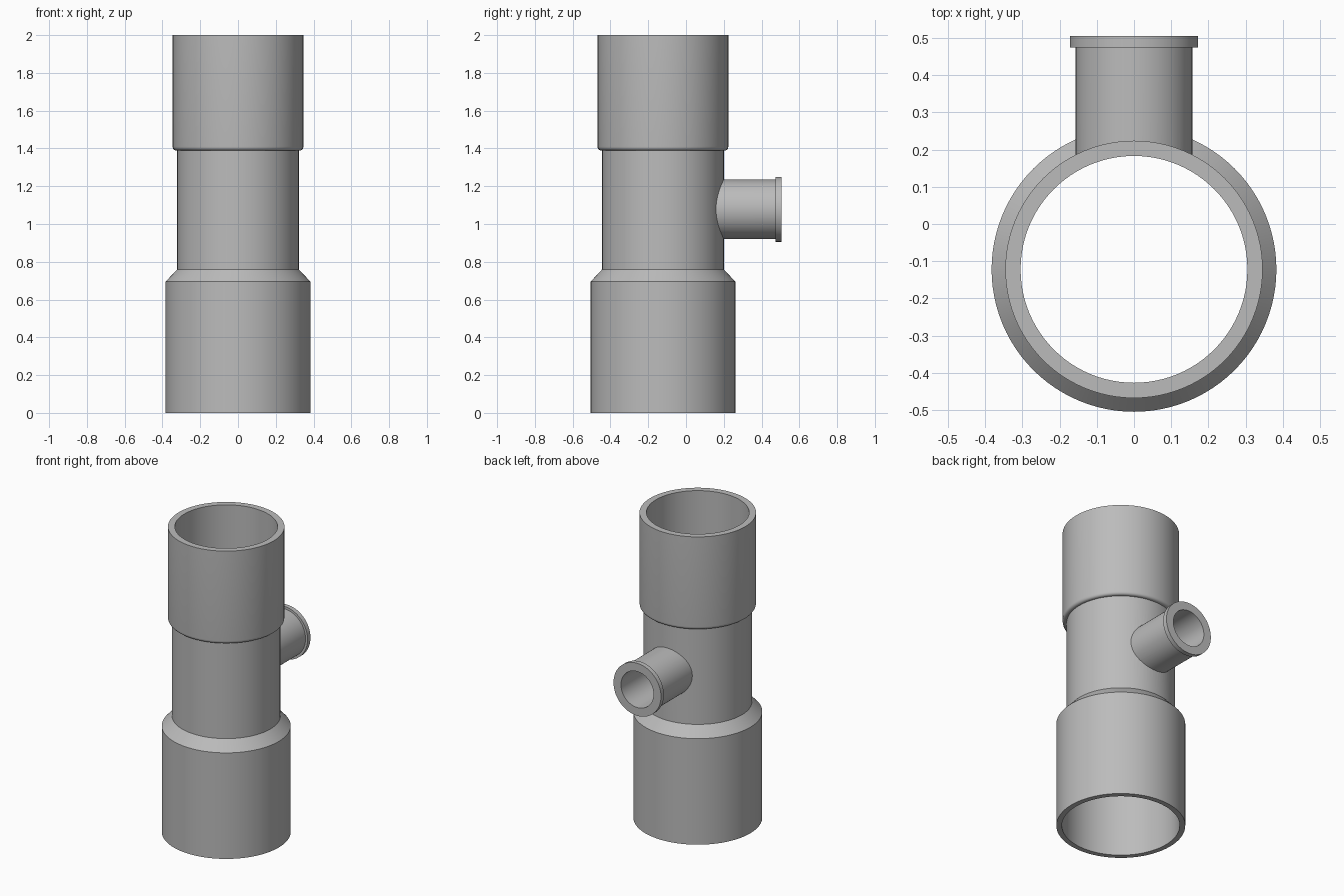
import bpy, bmesh, math
from mathutils import Matrix

if "Cube" in bpy.data.objects:
    bpy.data.objects.remove(bpy.data.objects["Cube"])

grey = bpy.data.materials.new("plastic_grey")
grey.use_nodes = True
colour = (0.5, 0.5, 0.5, 1)
grey.diffuse_color = colour
grey.node_tree.nodes["Principled BSDF"].inputs["Base Color"].default_value = colour

AXIS_Y = -0.122      # centre line of the main pipe
BRANCH_Z = 1.078     # centre line of the side branch
SIDES = 96

PIPE_PLACE = Matrix.Translation((0, AXIS_Y, 0))
# turns a profile's height axis to +y
BRANCH_PLACE = Matrix.Translation((0, AXIS_Y, BRANCH_Z)) @ Matrix.Rotation(-math.pi / 2, 4, "X")


def lathe(name, profile, place):
    """Closed solid of revolution from (radius, height) points, low to high."""
    bm = bmesh.new()
    rings = []
    for r, h in profile:
        rings.append([bm.verts.new((r * math.cos(2 * math.pi * i / SIDES),
                                    r * math.sin(2 * math.pi * i / SIDES), h))
                      for i in range(SIDES)])
    for low, high in zip(rings, rings[1:]):
        for i in range(SIDES):
            j = (i + 1) % SIDES
            bm.faces.new((low[i], low[j], high[j], high[i]))
    bm.faces.new(rings[0][::-1])
    bm.faces.new(rings[-1])
    bm.transform(place)
    mesh = bpy.data.meshes.new(name)
    bm.to_mesh(mesh)
    bm.free()
    mesh.materials.append(grey)
    obj = bpy.data.objects.new(name, mesh)
    bpy.context.collection.objects.link(obj)
    return obj


def combine(target, tool, operation):
    """Apply a boolean and discard the tool."""
    mod = target.modifiers.new(operation, "BOOLEAN")
    mod.operation = operation
    mod.solver = "EXACT"
    mod.object = tool
    bpy.context.view_layer.objects.active = target
    bpy.ops.object.modifier_apply(modifier=mod.name)
    bpy.data.objects.remove(tool)


# Main pipe: wide lower socket, sloped shoulder, waist, upper socket with rounded lip
pipe = lathe("pipe_fitting", [
    (0.383, 0), (0.383, 0.695), (0.322, 0.76), (0.322, 1.39),
    (0.333, 1.39), (0.34, 1.394), (0.345, 1.401), (0.346, 1.41), (0.346, 2),
], PIPE_PLACE)

# Side branch with end flange, heights measured from the pipe axis
branch = lathe("side_branch", [
    (0.157, 0.1), (0.157, 0.597), (0.172, 0.597), (0.172, 0.627),
], BRANCH_PLACE)
combine(pipe, branch, "UNION")

# Bores: stepped through the main pipe, straight through the branch
main_bore = lathe("main_bore", [
    (0.35, -0.1), (0.35, 0.68), (0.305, 0.73), (0.305, 2.1),
], PIPE_PLACE)
combine(pipe, main_bore, "DIFFERENCE")
branch_bore = lathe("branch_bore", [(0.118, 0.1), (0.118, 0.7)], BRANCH_PLACE)
combine(pipe, branch_bore, "DIFFERENCE")

# Smooth walls, crisp rims
bpy.ops.object.select_all(action="DESELECT")
pipe.select_set(True)
bpy.context.view_layer.objects.active = pipe
bpy.ops.object.shade_smooth_by_angle(angle=math.radians(30))
